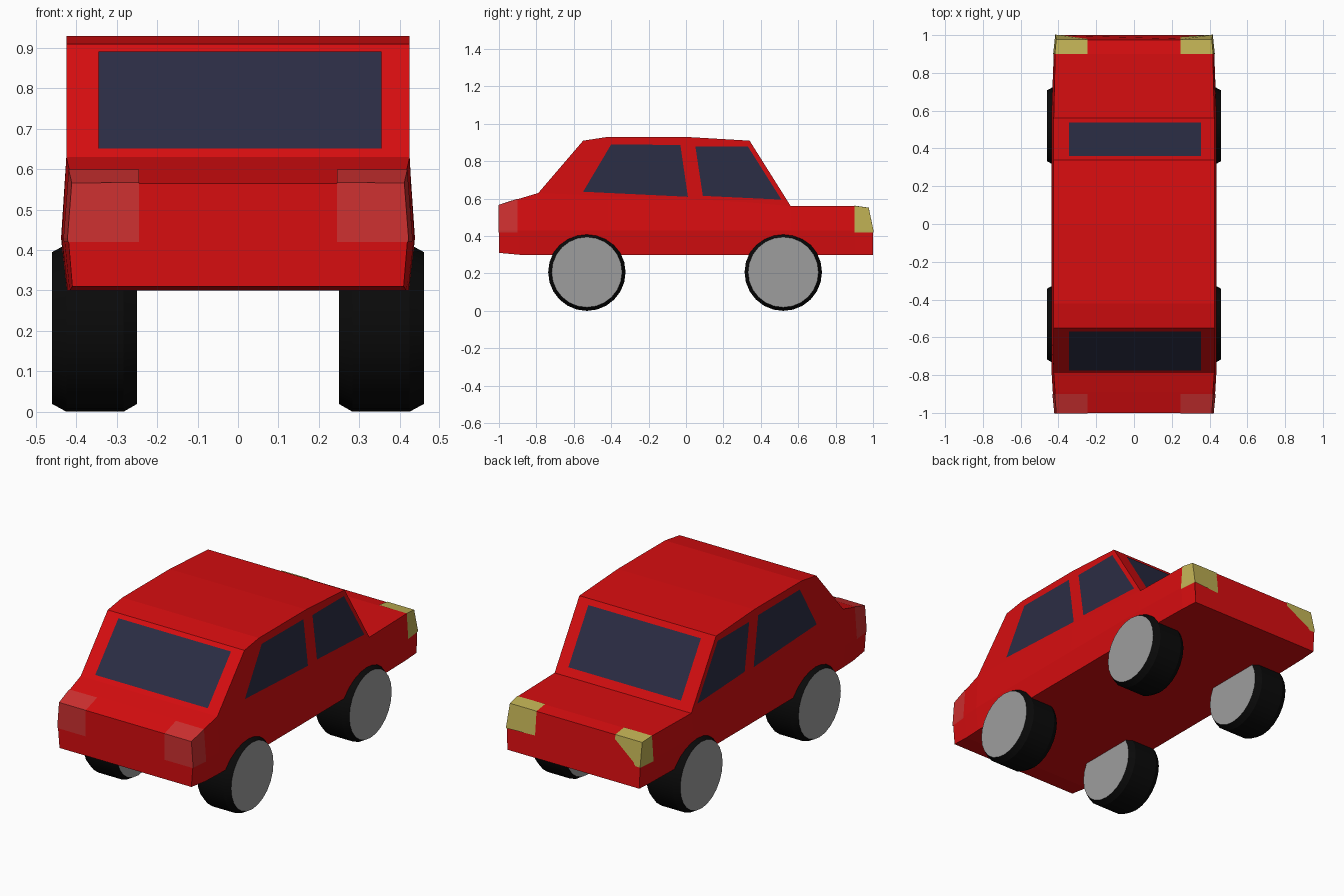
import bpy, bmesh, math
from mathutils import Vector

if "Cube" in bpy.data.objects:
    bpy.data.objects.remove(bpy.data.objects["Cube"])


def material(name, rgb):
    m = bpy.data.materials.new(name)
    m.diffuse_color = (*rgb, 1)
    m.use_nodes = True
    m.node_tree.nodes["Principled BSDF"].inputs["Base Color"].default_value = m.diffuse_color
    return m


RED = material("red paint", (0.68, 0.004, 0.005))
GLASS = material("dark glass", (0.024, 0.026, 0.058))
BLACK = material("black rubber", (0.003, 0.003, 0.003))
GREY = material("grey disc", (0.34, 0.34, 0.34))
YELLOW = material("yellow lamp", (0.53, 0.44, 0.09))
PALE_RED = material("pale red lamp", (0.62, 0.03, 0.03))


def finish(bm, name, *mats):
    me = bpy.data.meshes.new(name)
    bm.to_mesh(me)
    bm.free()
    ob = bpy.data.objects.new(name, me)
    bpy.context.collection.objects.link(ob)
    for m in mats:
        me.materials.append(m)
    return ob


# Body: cross-sections lofted along y
# (y, y at top, bottom z, belt z, top z, half widths at bottom, middle, top)
SECTIONS = [
    (-1.00, -1.00, .31, .565, .565, .410, .420, .410),
    (-0.89, -0.89, .30, .60, .60, .417, .430, .418),
    (-0.79, -0.79, .30, .63, .63, .422, .436, .425),
    (-0.55, -0.55, .30, .62, .91, .425, .438, .425),
    (-0.42, -0.42, .30, .61, .93, .425, .438, .425),
    (0.00, 0.00, .30, .60, .93, .425, .438, .425),
    (0.34, 0.34, .30, .58, .91, .425, .438, .425),
    (0.56, 0.56, .30, .56, .56, .425, .438, .425),
    (0.90, 0.90, .30, .56, .56, .417, .425, .417),
    (1.00, 0.975, .30, .55, .55, .410, .415, .410),
]


def body_mesh():
    bm = bmesh.new()
    rings = []
    for y, yt, zb, zs, zt, wb, wm, wt in SECTIONS:
        half = [(wb, y, zb), (wm, y, .43), (wt, yt, zs), (wt, yt, zt)]
        loop = half + [(-x, b, z) for x, b, z in reversed(half)]
        rings.append([bm.verts.new(p) for p in loop])
    for a, b in zip(rings, rings[1:]):
        for i in range(8):
            j = (i + 1) % 8
            bm.faces.new((a[i], a[j], b[j], b[i]))
    bm.faces.new(rings[0])
    bm.faces.new(rings[-1][::-1])
    bmesh.ops.remove_doubles(bm, verts=bm.verts[:], dist=1e-4)
    bmesh.ops.recalc_face_normals(bm, faces=bm.faces[:])
    return bm


finish(body_mesh(), "car_body", RED)


# Corner lamps: body corners clipped out and pushed slightly outward
def lamp(name, sx, sy, mat):
    bm = body_mesh()
    for co, no in (((sx * .245, 0, 0), (-sx, 0, 0)),
                   ((0, sy * .90, 0), (0, -sy, 0)),
                   ((0, 0, .42), (0, 0, -1))):
        bmesh.ops.bisect_plane(bm, geom=bm.verts[:] + bm.edges[:] + bm.faces[:],
                               plane_co=co, plane_no=no, clear_outer=True)
    bm.normal_update()
    shifts = [(v, v.normal * 0.003) for v in bm.verts]
    for v, d in shifts:
        v.co += d
    finish(bm, name, mat)


for sx, side in ((1, "right"), (-1, "left")):
    lamp("front_lamp_" + side, sx, -1, PALE_RED)
    lamp("rear_lamp_" + side, sx, 1, YELLOW)


# Windows: flat panes just outside the body
def pane(name, points):
    bm = bmesh.new()
    face = bm.faces.new([bm.verts.new(p) for p in points])
    face.normal_update()
    if face.normal.dot(face.calc_center_median() - Vector((0, 0, .5))) < 0:
        face.normal_flip()
    shift = face.normal * 0.003
    for v in bm.verts:
        v.co += shift
    finish(bm, name, GLASS)


def cross_pane(name, low, high):
    pane(name, [(-.345, *low), (.355, *low), (.355, *high), (-.345, *high)])


cross_pane("windscreen", (-.773, .65), (-.567, .89))
cross_pane("rear_window", (.535, .60), (.358, .882))
FRONT_SIDE = [(-.55, .637), (-.40, .89), (-.03, .887), (.01, .61)]
REAR_SIDE = [(.05, .88), (.33, .88), (.51, .595), (.09, .615)]
for sx, side in ((1, "right"), (-1, "left")):
    for name, pts in (("front", FRONT_SIDE), ("rear", REAR_SIDE)):
        pane(f"{name}_side_window_{side}", [(sx * .425, y, z) for y, z in pts])


# Wheels: chamfered drums with grey end discs
def wheel(name, sx, yc, n=24):
    bm = bmesh.new()
    rings = []
    for x, r in ((.25, .188), (.283, .207), (.425, .207), (.46, .188)):
        rings.append([bm.verts.new((sx * x, yc + r * math.cos(t), .207 + r * math.sin(t)))
                      for t in (2 * math.pi * i / n for i in range(n))])
    for a, b in zip(rings, rings[1:]):
        for i in range(n):
            j = (i + 1) % n
            bm.faces.new((a[i], a[j], b[j], b[i])).smooth = True
    for ring in (rings[0], rings[-1]):
        bm.faces.new(ring).material_index = 1
    bmesh.ops.recalc_face_normals(bm, faces=bm.faces[:])
    for e in bm.edges:
        e.smooth = e.calc_face_angle(0) < math.radians(25)
    finish(bm, name, BLACK, GREY)


for sx, side in ((1, "right"), (-1, "left")):
    wheel("front_wheel_" + side, sx, -.53)
    wheel("rear_wheel_" + side, sx, .52)
